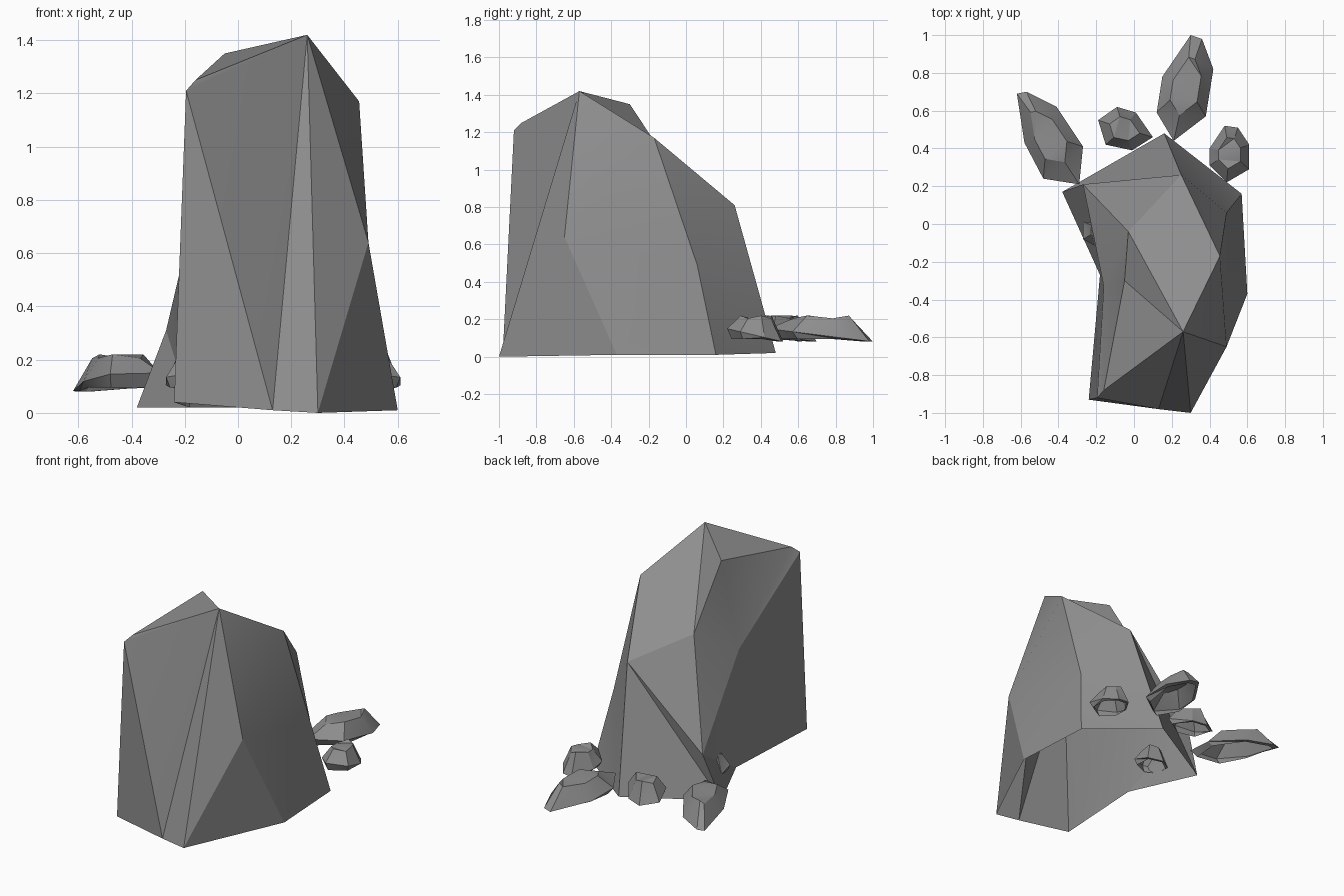
import bpy, bmesh, math
from mathutils import Vector

cube = bpy.data.objects.get("Cube")
if cube:
    bpy.data.objects.remove(cube, do_unlink=True)

# One stone colour for everything
stone = bpy.data.materials.new("stone_grey")
stone.use_nodes = True
grey = (0.27, 0.27, 0.27, 1.0)
stone.diffuse_color = grey
shader = stone.node_tree.nodes["Principled BSDF"]
shader.inputs["Base Color"].default_value = grey
shader.inputs["Roughness"].default_value = 0.9


def finish(bm, name):
    """Turn a bmesh into a stone object with crisp creases."""
    bmesh.ops.recalc_face_normals(bm, faces=bm.faces[:])
    mesh = bpy.data.meshes.new(name)
    bm.to_mesh(mesh)
    bm.free()
    mesh.materials.append(stone)
    mesh.shade_smooth()
    mesh.set_sharp_from_angle(angle=math.radians(25))
    obj = bpy.data.objects.new(name, mesh)
    bpy.context.collection.objects.link(obj)
    return obj


# Large boulder: named corners, open underneath
corners = dict(
    peak=(.26, -.57, 1.42),
    left_crest=(-.05, -.30, 1.35),
    front_crest=(-.16, -.88, 1.25),
    front_brow=(-.195, -.92, 1.21),
    right_crest=(.455, -.17, 1.17),
    back_notch=(-.03, -.04, .955),
    back_crest=(.25, .26, .81),
    left_dent=(-.16, -.33, .78),
    right_bulge=(.49, -.65, .64),
    right_knee=(.49, .06, .49),
    left_knee=(-.27, .21, .31),
    foot_front_left=(-.24, -.93, .04),
    foot_front=(.13, -.98, .01),
    foot_front_right=(.30, -1, 0),
    foot_right=(.60, -.37, .01),
    foot_back_right=(.57, .16, .01),
    foot_back=(.16, .48, .02),
    foot_back_left=(-.38, .17, .02),
    foot_left=(-.18, -.27, .02),
)

facets = [
    # front
    "front_brow foot_front_left foot_front",
    "peak front_crest front_brow",
    "peak front_brow foot_front",
    "peak foot_front foot_front_right",
    # right side
    "peak foot_front_right right_bulge",
    "foot_front_right foot_right right_bulge",
    "peak right_bulge right_crest",
    "right_bulge right_knee right_crest",
    "right_bulge foot_right right_knee",
    "foot_right foot_back_right right_knee",
    # top and back
    "peak right_crest back_crest",
    "right_crest right_knee back_crest",
    "right_knee foot_back_right foot_back",
    "right_knee foot_back back_crest",
    "peak left_crest front_crest",
    "peak back_notch left_crest",
    "peak back_crest back_notch",
    "back_notch back_crest left_knee",
    "back_crest foot_back_left left_knee",
    "back_crest foot_back foot_back_left",
    # left side
    "left_crest left_dent front_crest",
    "front_crest left_dent front_brow",
    "front_brow left_dent foot_front_left",
    "foot_front_left left_dent foot_left",
    "left_crest back_notch left_dent",
    "back_notch left_knee left_dent",
    "left_knee foot_left left_dent",
    "left_knee foot_back_left foot_left",
]

bm = bmesh.new()
verts = {key: bm.verts.new(co) for key, co in corners.items()}
for facet in facets:
    bm.faces.new([verts[key] for key in facet.split()])
finish(bm, "boulder")


# Small stones: a widest outline, tucked in below and domed above
def small_stone(name, outline):
    points = [Vector(p) for p in outline]
    centre = sum(points, Vector((0, 0))) / len(points)
    low = min(p.y for p in points)
    span = max(p.y for p in points) - low
    bm = bmesh.new()
    rings = [[], [], []]
    for i, p in enumerate(points):
        waist = .15 - .07 * (p.y - low) / span
        crown = .205 + .015 * (i % 2)
        levels = ((.85, min(.095, waist)), (1, waist), (.55, crown))
        for ring, (scale, z) in zip(rings, levels):
            flat = centre + (p - centre) * scale
            ring.append(bm.verts.new((flat.x, flat.y, z)))
    for lower, upper in zip(rings, rings[1:]):
        for i in range(len(points)):
            j = (i + 1) % len(points)
            bm.faces.new((lower[i], lower[j], upper[j], upper[i]))
    bm.faces.new(rings[-1])
    bmesh.ops.triangulate(bm, faces=bm.faces[:])
    return finish(bm, name)


small_stone("stone_far_left", [(-.62, .69), (-.57, .70), (-.41, .62), (-.27, .41),
                               (-.29, .21), (-.48, .24), (-.58, .43)])
small_stone("stone_back_left", [(-.19, .55), (-.09, .62), (.01, .59), (.10, .46),
                                (-.01, .39), (-.15, .42)])
small_stone("stone_back", [(.30, 1), (.36, .98), (.42, .82), (.38, .57),
                           (.21, .44), (.12, .59), (.15, .78)])
small_stone("stone_right", [(.40, .40), (.48, .52), (.55, .51), (.61, .42),
                            (.61, .29), (.49, .22), (.40, .31)])
small_stone("stone_buried", [(-.27, -.08), (-.27, .01), (-.17, .09), (-.08, .04),
                             (-.07, -.08), (-.18, -.13)])
